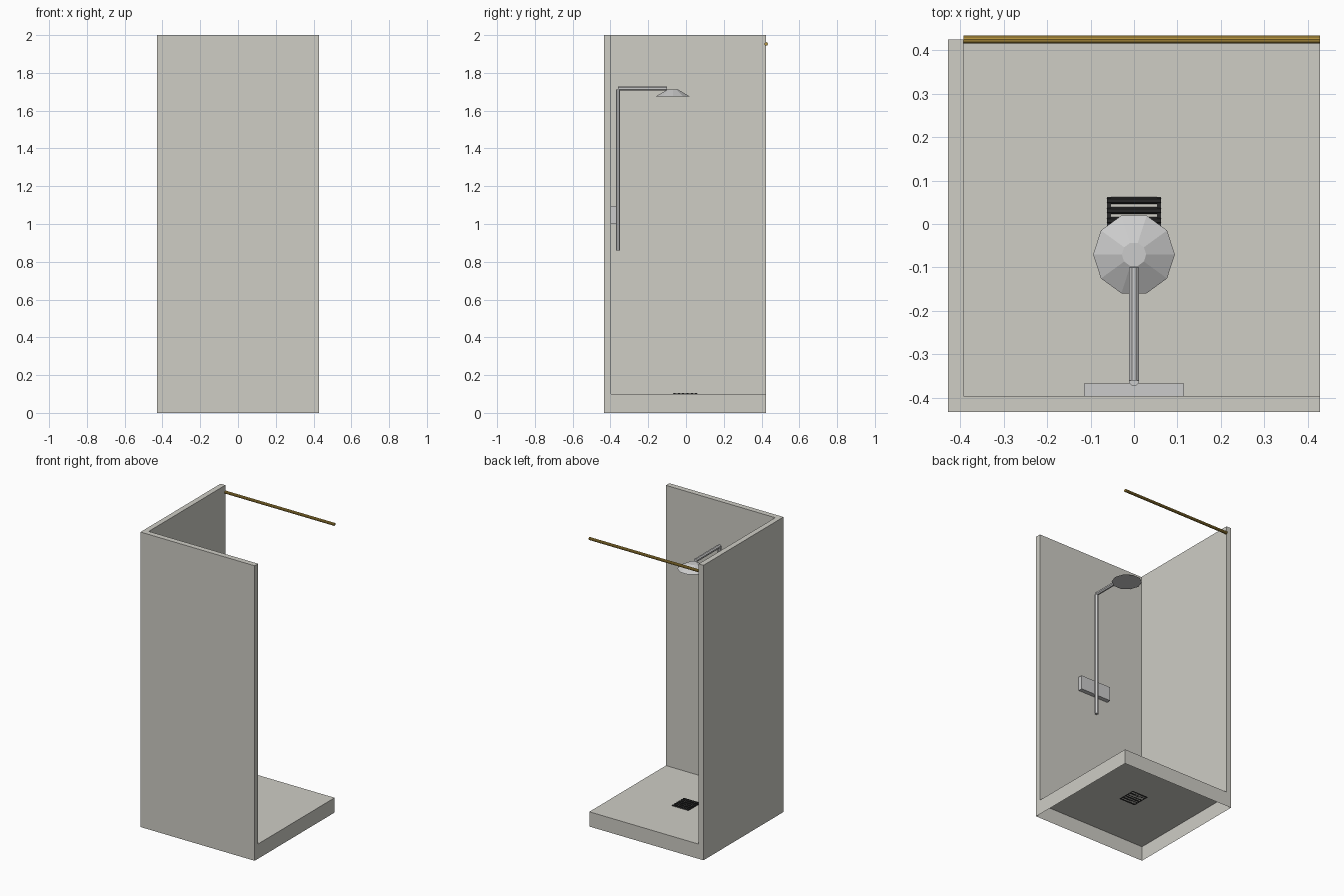
import bpy, bmesh, math
from mathutils import Matrix, Vector

if "Cube" in bpy.data.objects:
    bpy.data.objects.remove(bpy.data.objects["Cube"])

X, Y0, Y1 = 0.428, -0.433, 0.424   # tray footprint
XI, YI = -0.392, -0.396            # inner wall faces
TRAY_H, TOP = 0.1, 2.0


def material(name, rgb):
    m = bpy.data.materials.new(name)
    m.diffuse_color = (*rgb, 1)
    m.use_nodes = True
    m.node_tree.nodes["Principled BSDF"].inputs["Base Color"].default_value = m.diffuse_color
    return m


stone = material("warm_stone", (0.62, 0.61, 0.56))
gold = material("brass", (0.45, 0.29, 0.05))
black = material("dark_iron", (0.02, 0.02, 0.02))


def finish(name, bm, mat=None):
    bmesh.ops.recalc_face_normals(bm, faces=bm.faces[:])
    me = bpy.data.meshes.new(name)
    bm.to_mesh(me)
    bm.free()
    ob = bpy.data.objects.new(name, me)
    bpy.context.collection.objects.link(ob)
    if mat:
        me.materials.append(mat)
    return ob


def add_prism(bm, pts, vec, bottom=True, top=True):
    """Extrude a closed profile along vec."""
    vec = Vector(vec)
    a = [bm.verts.new(p) for p in pts]
    b = [bm.verts.new(Vector(p) + vec) for p in pts]
    n = len(a)
    for i in range(n):
        bm.faces.new((a[i], a[(i + 1) % n], b[(i + 1) % n], b[i]))
    if bottom:
        bm.faces.new(a[::-1])
    if top:
        bm.faces.new(b)


def prism(name, pts, vec, mat=None, **caps):
    bm = bmesh.new()
    add_prism(bm, pts, vec, **caps)
    return finish(name, bm, mat)


def rect(x0, x1, y0, y1, z):
    return [(x0, y0, z), (x1, y0, z), (x1, y1, z), (x0, y1, z)]


def rod(name, p, q, r, sides, mat=None, r2=None, turn=0.0):
    p, q = Vector(p), Vector(q)
    d = q - p
    rot = d.to_track_quat('Z', 'Y').to_matrix().to_4x4()
    bm = bmesh.new()
    bmesh.ops.create_cone(bm, cap_ends=True, segments=sides, radius1=r,
                          radius2=r if r2 is None else r2, depth=d.length,
                          matrix=Matrix.Translation((p + q) / 2) @ rot @ Matrix.Rotation(turn, 4, 'Z'))
    return finish(name, bm, mat)


# tray, hollow underneath
prism("shower_tray", rect(-X, X, Y0, Y1, 0), (0, 0, TRAY_H), stone, bottom=False)

# L-shaped wall standing on the tray
prism("corner_wall", [(-X, Y0, TRAY_H), (X, Y0, TRAY_H), (X, YI, TRAY_H),
                      (XI, YI, TRAY_H), (XI, Y1, TRAY_H), (-X, Y1, TRAY_H)],
      (0, 0, TOP - TRAY_H), stone, bottom=False)

# curtain rail
rod("curtain_rail", (XI, Y1, 1.953), (X, Y1, 1.953), 0.0095, 10, gold)

# tap block, riser, arm and head
prism("tap_block", rect(-0.115, 0.115, YI, -0.367, 1.0), (0, 0, 0.095))
rod("riser_pipe", (0, -0.36, 0.86), (0, -0.36, 1.713), 0.0125, 8, turn=math.pi / 8)
rod("shower_arm", (0, -0.36, 1.717), (0, -0.1, 1.717), 0.0125, 8, turn=math.pi / 8)
# ten-sided head with a corner pointing along x
bm = bmesh.new()
bmesh.ops.create_cone(bm, cap_ends=True, segments=10, radius1=0.094, radius2=0.028, depth=0.037,
                      matrix=Matrix.Translation((0, -0.07, 1.694)) @ Matrix.Rotation(math.pi / 2, 4, 'Z'))
finish("shower_head", bm)

# drain grate: six bevelled bars between two side rails
bm = bmesh.new()
CY, H, Z = -0.0035, 0.062, 0.1
for i in range(6):
    y = CY + (i - 2.5) * 0.023
    add_prism(bm, [(-H, y - 0.008, Z), (-H, y + 0.008, Z),
                   (-H, y + 0.004, Z + 0.006), (-H, y - 0.004, Z + 0.006)], (2 * H, 0, 0))
for s in (-1, 1):
    xa, xb = sorted((s * 0.053, s * H))
    add_prism(bm, rect(xa, xb, CY - 0.0655, CY + 0.0655, Z), (0, 0, 0.003))
finish("drain_grate", bm, black)
